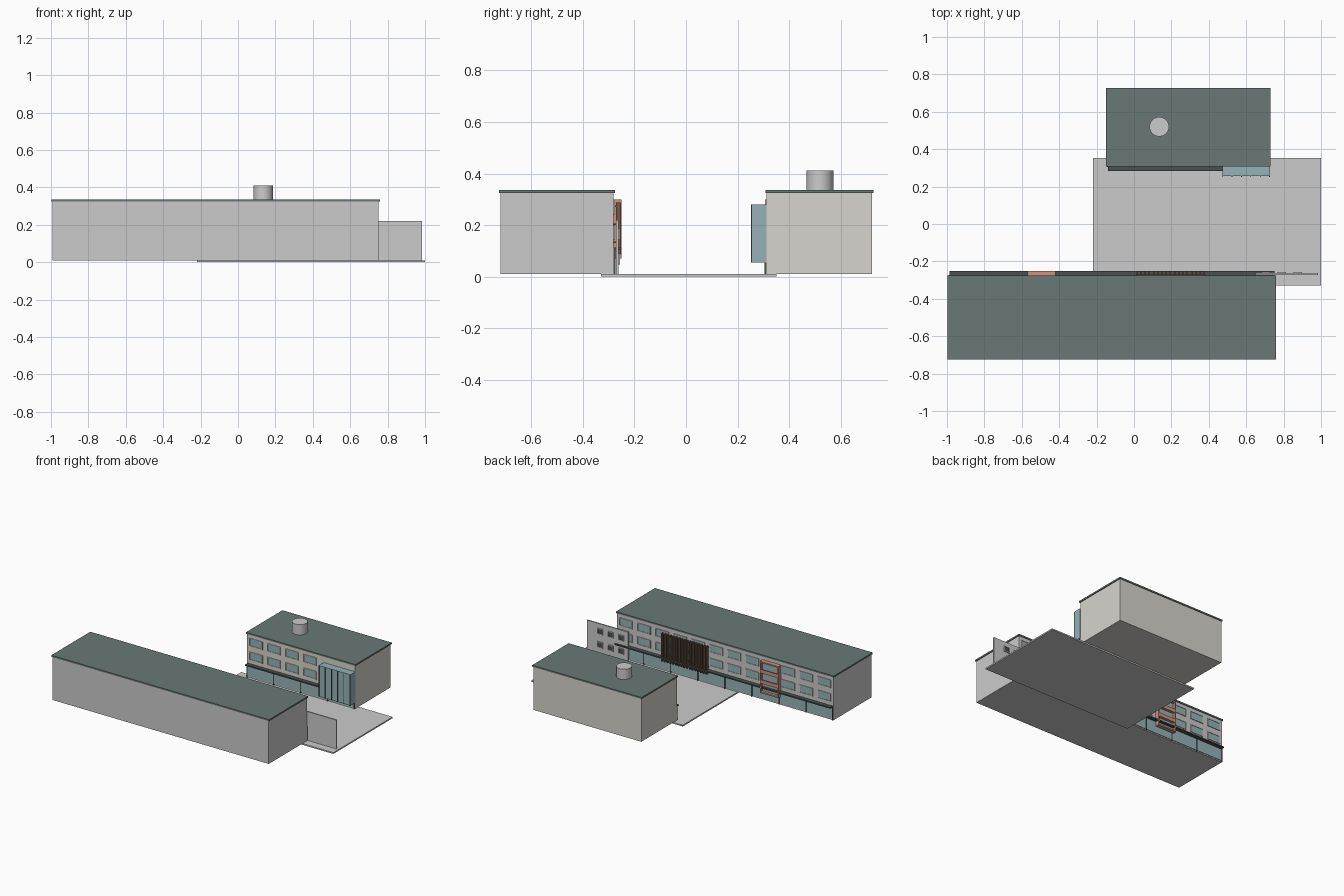
import bpy, bmesh
from mathutils import Matrix, Vector

if "Cube" in bpy.data.objects:
    bpy.data.objects.remove(bpy.data.objects["Cube"])


def mat(name, r, g, b):
    m = bpy.data.materials.new(name)
    m.diffuse_color = (r, g, b, 1)
    m.use_nodes = True
    m.node_tree.nodes["Principled BSDF"].inputs["Base Color"].default_value = m.diffuse_color
    return m


ROOF = mat("roof_green", 0.14, 0.19, 0.18)
GLASS = mat("glass", 0.30, 0.45, 0.47)
DARK = mat("dark_metal", 0.07, 0.08, 0.08)
STONE = mat("pale_stone", 0.68, 0.66, 0.61)
BROWN = mat("brown_wood", 0.16, 0.10, 0.07)
CORAL = mat("coral", 0.65, 0.28, 0.20)


def boxes(name, items, material=None):
    """One object from boxes given as (x0, x1, y0, y1, z0, z1)."""
    bm = bmesh.new()
    for x0, x1, y0, y1, z0, z1 in items:
        c = Vector(((x0 + x1) / 2, (y0 + y1) / 2, (z0 + z1) / 2))
        s = Matrix.Diagonal((abs(x1 - x0), abs(y1 - y0), abs(z1 - z0), 1))
        bmesh.ops.create_cube(bm, size=1, matrix=Matrix.Translation(c) @ s)
    me = bpy.data.meshes.new(name)
    bm.to_mesh(me)
    bm.free()
    ob = bpy.data.objects.new(name, me)
    bpy.context.collection.objects.link(ob)
    if material:
        me.materials.append(material)
    return ob


def ring(cx, cz, w, h, t, y0, y1):
    """Four bars around a rectangular opening."""
    x0, x1, z0, z1 = cx - w / 2, cx + w / 2, cz - h / 2, cz + h / 2
    return [(x0, x1, y0, y1, z1 - t, z1), (x0, x1, y0, y1, z0, z0 + t),
            (x0, x0 + t, y0, y1, z0 + t, z1 - t), (x1 - t, x1, y0, y1, z0 + t, z1 - t)]


def block(name, x0, x1, y0, y1, wall, face, out, n_win, n_bay, skip=0):
    """Three-storey block; the glazed facade is at y=face, looking along out."""
    boxes(name + "_walls", [(x0, x1, y0, y1, 0.01, 0.325)], wall)
    boxes(name + "_roof", [(x0 - .006, x1 + .006, y0 - .005, y1 + .005, 0.325, 0.336)], ROOF)
    # upper windows
    pitch = (x1 - x0) / n_win
    panes, frames = [], []
    for i in range(n_win - skip):
        cx = x0 + (i + 0.5) * pitch
        for cz in (0.170, 0.270):
            panes.append((cx - .05, cx + .05, face, face + out * .003, cz - .027, cz + .027))
            frames += ring(cx, cz, .106, .058, .005, face, face + out * .006)
    boxes(name + "_window_panes", panes, GLASS)
    boxes(name + "_window_frames", frames, wall)
    # ground floor shopfront with mullions
    boxes(name + "_shopfront_glass", [(x0 + .005, x1 - .005, face, face + out * .004, .018, .105)], GLASS)
    bay = (x1 - x0) / n_bay
    bars = []
    for i in range(n_bay + 1):
        cx = min(max(x0 + i * bay, x0 + .004), x1 - .004)
        bars.append((cx - .003, cx + .003, face, face + out * .008, .01, .105))
    boxes(name + "_shopfront_mullions", bars, DARK)
    boxes(name + "_canopy", [(x0 + .005, x1, face, face + out * .03, .104, .113)], DARK)


# paved plaza
boxes("plaza_slab", [(-0.22, 1.0, -0.33, 0.352, 0, 0.01)])

# long block, facade towards +y
block("long_block", -0.992, 0.752, -0.72, -0.281, None, -0.281, 1, 12, 8)

# short block, facade towards -y
block("short_block", -0.145, 0.725, 0.313, 0.722, STONE, 0.313, -1, 6, 4, skip=2)

# projecting glass bay with vertical mullions
boxes("glass_bay", [(0.472, 0.727, 0.257, 0.313, 0.055, 0.28)], GLASS)
boxes("glass_bay_mullions", [(x - .002, x + .002, 0.252, 0.258, 0.055, 0.28)
                             for x in [0.474 + i * 0.0502 for i in range(6)]], DARK)

# roof drum
bpy.ops.mesh.primitive_cylinder_add(vertices=32, radius=0.052, depth=0.075,
                                    location=(0.135, 0.52, 0.3735))
bpy.context.object.name = "roof_drum"
bpy.ops.object.shade_smooth_by_angle()

# vertical sunshade fins and their rails
boxes("sunshade_fins", [(x - .004, x + .004, -0.272, -0.252, 0.085, 0.288)
                        for x in [0.015 + i * 0.0225 for i in range(17)]], BROWN)
boxes("sunshade_rails", [(0.01, 0.38, -0.281, -0.268, z, z + .006) for z in (0.13, 0.2, 0.27)], BROWN)

# coral framed bay
frame = [(-0.57, -0.562, -0.281, -0.25, 0.07, 0.3), (-0.428, -0.42, -0.281, -0.25, 0.07, 0.3)]
frame += [(-0.57, -0.42, -0.281, -0.25, z, z + .01) for z in (0.07, 0.14, 0.215, 0.29)]
frame += [(-0.57, -0.42, -0.255, -0.25, z, z + .022) for z in (0.145, 0.22)]
boxes("coral_bay_frame", frame, CORAL)
boxes("coral_bay_glass", [(-0.562, -0.428, -0.281, -0.27, 0.075, 0.295)], GLASS)

# free-standing screen wall with small windows
boxes("screen_wall", [(0.65, 0.983, -0.272, -0.262, 0.01, 0.22)])
panes, frames = [], []
for cx in (0.705, 0.79, 0.875):
    for cz in (0.068, 0.165):
        panes.append((cx - .02, cx + .02, -0.262, -0.26, cz - .018, cz + .018))
        frames += ring(cx, cz, .046, .042, .005, -0.262, -0.257)
boxes("screen_wall_panes", panes, DARK)
boxes("screen_wall_frames", frames)
